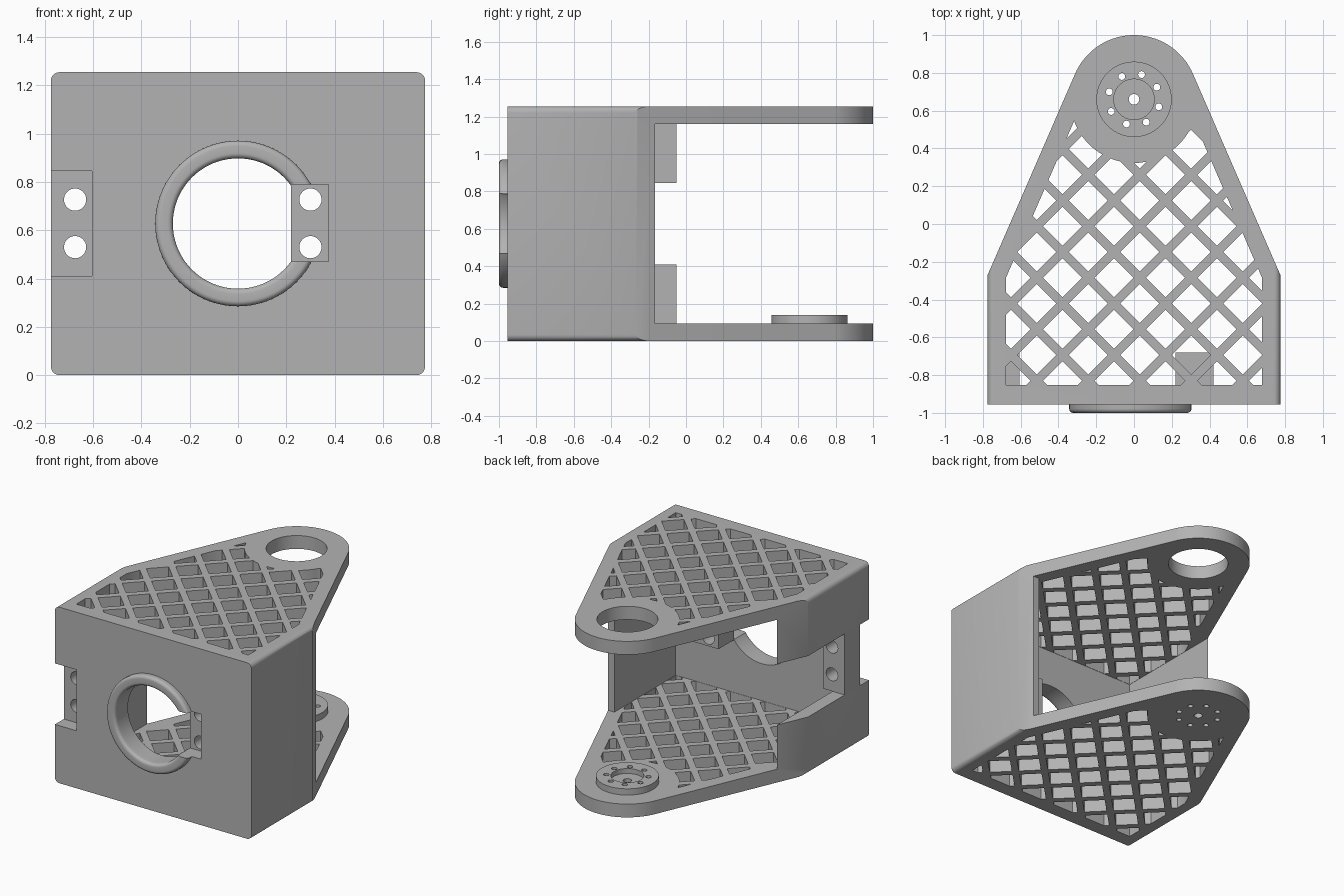
import bpy
import bmesh
from math import sin, cos, pi, radians, acos, atan2, hypot
from mathutils import Vector

cube = bpy.data.objects.get("Cube")
if cube:
    bpy.data.objects.remove(cube, do_unlink=True)

grey = bpy.data.materials.new("plain grey")
grey.use_nodes = True
grey.diffuse_color = (0.45, 0.45, 0.45, 1)
grey.node_tree.nodes["Principled BSDF"].inputs["Base Color"].default_value = (0.45, 0.45, 0.45, 1)

# Overall dimensions
W, FRONT, H, T = 0.775, -0.955, 1.255, 0.095
HUB, HUB_R = Vector((0, 0.66)), 0.34
RING_Z = 0.628
SHOULDER = Vector((W, -0.27))


def finish(name, bm):
    bmesh.ops.recalc_face_normals(bm, faces=bm.faces)
    mesh = bpy.data.meshes.new(name)
    bm.to_mesh(mesh)
    bm.free()
    mesh.materials.append(grey)
    obj = bpy.data.objects.new(name, mesh)
    bpy.context.collection.objects.link(obj)
    return obj


def prism(name, points, lo, hi, axis="z"):
    """Extrude a flat profile between two heights along z or y."""
    bm = bmesh.new()
    place = (lambda p: (p[0], p[1], lo)) if axis == "z" else (lambda p: (p[0], lo, p[1]))
    face = bm.faces.new([bm.verts.new(place(p)) for p in points])
    side = bmesh.ops.extrude_face_region(bm, geom=[face])["geom"]
    move = (0, 0, hi - lo) if axis == "z" else (0, hi - lo, 0)
    bmesh.ops.translate(bm, vec=move, verts=[v for v in side if isinstance(v, bmesh.types.BMVert)])
    return finish(name, bm)


def box(name, x, y, z):
    return prism(name, [(x[0], y[0]), (x[1], y[0]), (x[1], y[1]), (x[0], y[1])], *z)


def arc(cx, cy, r, a, b, n):
    return [(cx + r * cos(a + (b - a) * i / n), cy + r * sin(a + (b - a) * i / n)) for i in range(n + 1)]


def circle(cx, cy, r, n=64):
    return arc(cx, cy, r, 0, 2 * pi, n)[:-1]


def combine(obj, tool, operation="DIFFERENCE", keep=False):
    mod = obj.modifiers.new("cut", "BOOLEAN")
    mod.operation, mod.solver, mod.object = operation, "EXACT", tool
    bpy.context.view_layer.objects.active = obj
    bpy.ops.object.modifier_apply(modifier=mod.name)
    if not keep:
        bpy.data.objects.remove(tool, do_unlink=True)


# Tapered outline with a round nose, tangent to the slanted sides
reach = SHOULDER - HUB
tangent = atan2(reach.y, reach.x) + acos(HUB_R / hypot(*reach))
normal = Vector((cos(tangent), sin(tangent)))
slant = (SHOULDER - (HUB + normal * HUB_R)).normalized()
wide = SHOULDER + slant * 0.3
outline = [(-wide.x, FRONT), (wide.x, FRONT), tuple(wide)]
outline += arc(*HUB, HUB_R, tangent, pi - tangent, 40) + [(-wide.x, wide.y)]
body = prism("bracket_body", outline, -0.1, H + 0.1)

# Rounded edges along the depth
r = 0.035
corners = [(W - r, H - r), (r - W, H - r), (r - W, r), (W - r, r)]
section = [p for i, c in enumerate(corners) for p in arc(*c, r, i * pi / 2, (i + 1) * pi / 2, 8)]
combine(body, prism("rounded_section", section, -1.2, 1.2, "y"), "INTERSECT")

# Hollow inside, with the +x wall ending earlier
inner = W - T
hollow = [(-inner, FRONT + 0.1), (inner, FRONT + 0.1), (inner, -0.165), (1, -0.165), (1, 1.2), (-inner, 1.2)]
combine(body, prism("hollow", hollow, T, H - T))

# Diagonal lattice openings: diamond cells trimmed to the window and hub
STEP, BAR = 0.2725, 0.066
bm = bmesh.new()
half = (STEP - BAR) / 2
for i in range(-8, 9):
    for j in range(-8, 9):
        u, v = -0.80 + (i + 0.5) * STEP, 0.86 + (j + 0.5) * STEP
        cx, cy = (u + v) / 2, (u - v) / 2
        bm.faces.new([bm.verts.new((cx + dx, cy + dy, -0.2))
                      for dx, dy in ((half, 0), (0, half), (-half, 0), (0, -half))])
edge = SHOULDER - normal * T
limits = [((0, FRONT + 0.102), (0, -1))]
for s in (-1, 1):
    limits += [((s * (inner - 0.002), 0), (s, 0)), ((s * edge.x, edge.y), (s * normal.x, normal.y))]
for point, out in limits:
    bmesh.ops.bisect_plane(bm, geom=bm.verts[:] + bm.edges[:] + bm.faces[:], dist=1e-6,
                           plane_co=(*point, 0), plane_no=(*out, 0), clear_outer=True)
small = [f for f in bm.faces if f.calc_area() < 0.0002 or f.calc_center_median().y > 0.66]
bmesh.ops.delete(bm, geom=small, context="FACES")
raised = bmesh.ops.extrude_face_region(bm, geom=bm.faces[:])["geom"]
bmesh.ops.translate(bm, vec=(0, 0, H + 0.4), verts=[v for v in raised if isinstance(v, bmesh.types.BMVert)])
lattice = finish("lattice_openings", bm)
combine(lattice, prism("hub_keep", circle(*HUB, 0.337), -0.5, 2))
combine(body, lattice)

# Round openings in the front wall and top plate
combine(body, prism("front_opening", circle(0, RING_Z, 0.27, 80), -1.2, -0.8, "y"))
combine(body, prism("top_opening", circle(*HUB, 0.197), 1, 1.5))

# Side notch through the -x wall
combine(body, box("side_notch", (-1, -0.605), (-1.1, 0.1), (0.41, 0.845)))

# Front ring with rounded lips, turned about the depth axis
lip = 0.022
profile = [(0.27, FRONT)] + [(x, -y) for x, y in arc(0.27 + lip, 1 - lip, lip, pi, pi / 2, 6)]
profile += [(x, -y) for x, y in arc(0.343 - lip, 1 - lip, lip, pi / 2, 0, 6)] + [(0.343, FRONT)]
bm = bmesh.new()
N = 80
loops = [[bm.verts.new((q * cos(2 * pi * k / N), y, RING_Z + q * sin(2 * pi * k / N))) for q, y in profile]
         for k in range(N)]
for a, b in zip(loops, loops[1:] + loops[:1]):
    for m in range(len(profile)):
        n = (m + 1) % len(profile)
        bm.faces.new((a[m], a[n], b[n], b[m]))
ring = finish("front_ring", bm)

# Window cut through ring and front wall
window = box("front_notch", (0.22, 0.375), (-1.1, -0.8), (0.47, 0.79))
combine(ring, window, keep=True)
combine(body, window)

# Mounting tabs with two screw holes each
tabs = []
for name, x, z, hole_x in (("side_tab", (-W, -0.605), (0.41, 0.845), -0.675),
                           ("inner_tab", (0.22, 0.42), (0.47, 0.79), 0.30)):
    tab = box(name, x, (FRONT + 0.1, -0.68), z)
    for hole_z in (0.53, 0.727):
        combine(tab, prism("screw_hole", circle(hole_x, hole_z, 0.046, 32), -1.2, 0, "y"))
    tabs.append(tab)

# Round hub disc with a recess, a centre hole and a circle of eight holes
disc = prism("hub_disc", circle(*HUB, 0.203), T, 0.14)
combine(disc, prism("recess", circle(*HUB, 0.107), 0.105, 0.3))
spots = [(HUB.x, HUB.y, 0.028)]
spots += [(*(HUB + 0.137 * Vector((cos(radians(28 + 45 * k)), sin(radians(28 + 45 * k))))), 0.018) for k in range(8)]
for x, y, size in spots:
    drill = prism("drill", circle(x, y, size, 20), -0.1, 0.3)
    combine(disc, drill, keep=True)
    combine(body, drill)

# Smooth curved faces and keep edges sharp
bpy.ops.object.select_all(action="DESELECT")
for obj in [body, ring, disc] + tabs:
    obj.select_set(True)
bpy.context.view_layer.objects.active = body
bpy.ops.object.shade_smooth_by_angle(angle=radians(30))
